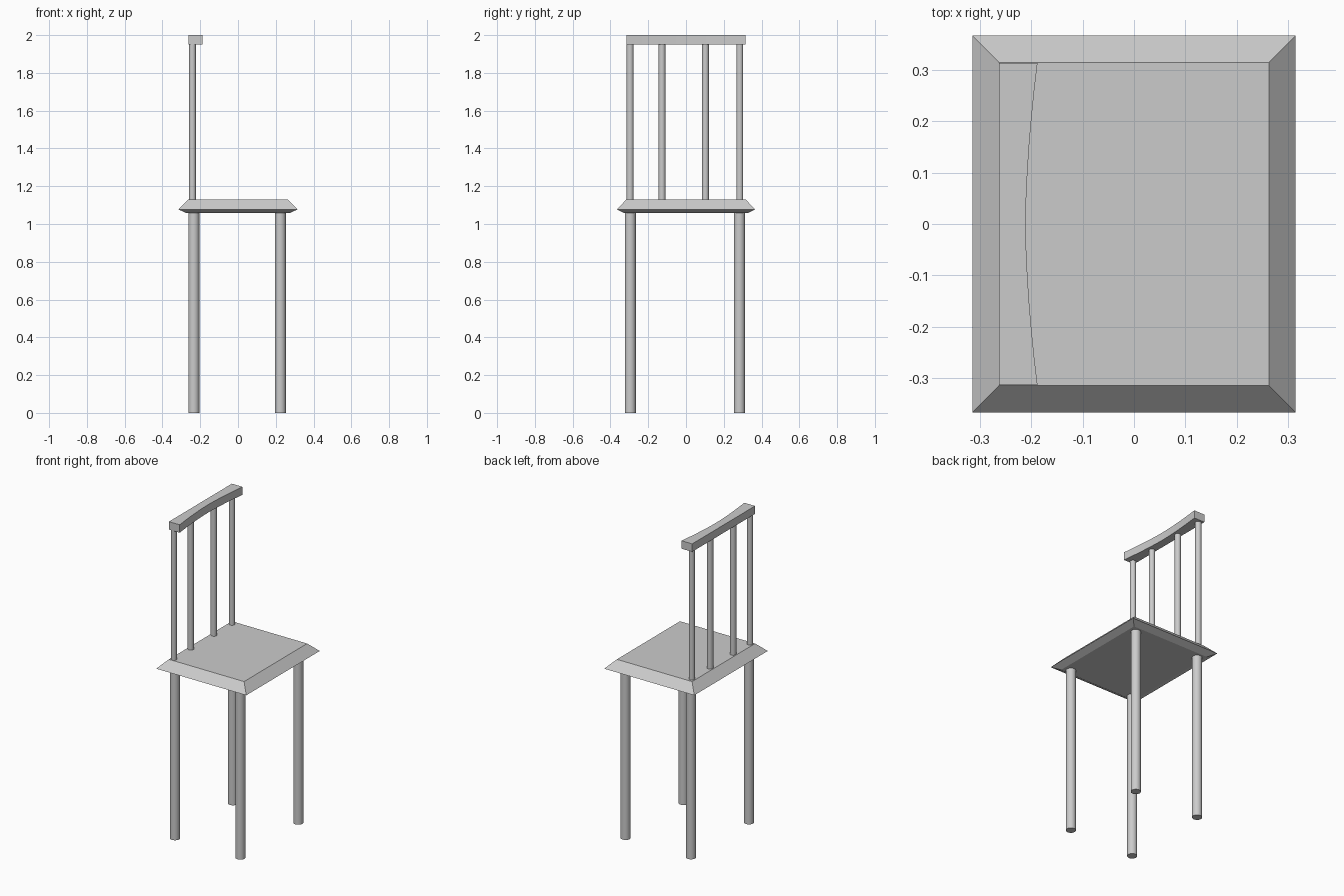
import bpy
import bmesh

cube = bpy.data.objects.get("Cube")
if cube:
    bpy.data.objects.remove(cube, do_unlink=True)

# Single plain grey
GREY = (0.6, 0.6, 0.6, 1.0)
grey = bpy.data.materials.new("plain grey")
grey.use_nodes = True
grey.diffuse_color = GREY
grey.node_tree.nodes["Principled BSDF"].inputs["Base Color"].default_value = GREY


def loft(name, rings):
    """Join matching vertex rings with quads and cap both ends."""
    bm = bmesh.new()
    loops = [[bm.verts.new(p) for p in ring] for ring in rings]
    n = len(loops[0])
    for a, b in zip(loops, loops[1:]):
        for i in range(n):
            j = (i + 1) % n
            bm.faces.new((a[i], a[j], b[j], b[i]))
    bm.faces.new(loops[0])
    bm.faces.new(loops[-1])
    bmesh.ops.recalc_face_normals(bm, faces=bm.faces)
    mesh = bpy.data.meshes.new(name)
    bm.to_mesh(mesh)
    bm.free()
    mesh.materials.append(grey)
    obj = bpy.data.objects.new(name, mesh)
    bpy.context.collection.objects.link(obj)
    return obj


def smooth(obj):
    bpy.ops.object.select_all(action='DESELECT')
    obj.select_set(True)
    bpy.context.view_layer.objects.active = obj
    bpy.ops.object.shade_smooth_by_angle()


def rod(name, x, y, radius, bottom, top):
    bpy.ops.mesh.primitive_cylinder_add(
        vertices=32, radius=radius, depth=top - bottom,
        location=(x, y, (bottom + top) / 2))
    obj = bpy.context.object
    obj.name = name
    obj.data.materials.append(grey)
    smooth(obj)


def rectangle(x, y, z):
    return [(-x, -y, z), (x, -y, z), (x, y, z), (-x, y, z)]


# Seat with a deep upper bevel and a shallow lower one
loft("seat", [rectangle(0.272, 0.325, 1.057),
              rectangle(0.315, 0.367, 1.077),
              rectangle(0.263, 0.315, 1.13)])

# Legs
for x, depth in ((-0.234, "back"), (0.224, "front")):
    for y, side in ((-0.295, "right"), (0.283, "left")):
        rod(f"{depth}_{side}_leg", x, y, 0.029, 0, 1.06)

# Back spindles
for i, y in enumerate((-0.296, -0.127, 0.103, 0.285)):
    rod(f"back_spindle_{i + 1}", -0.241, y, 0.018, 1.125, 1.96)

# Top rail: straight behind, gently hollowed on the sitter's side
sections = []
STEPS = 12
for i in range(STEPS + 1):
    t = 2 * i / STEPS - 1
    y = 0.314 * t
    face = -0.211 + 0.023 * abs(t) ** 1.7
    sections.append([(-0.263, y, 1.95), (face, y, 1.95),
                     (face, y, 2.0), (-0.263, y, 2.0)])
smooth(loft("top_rail", sections))
